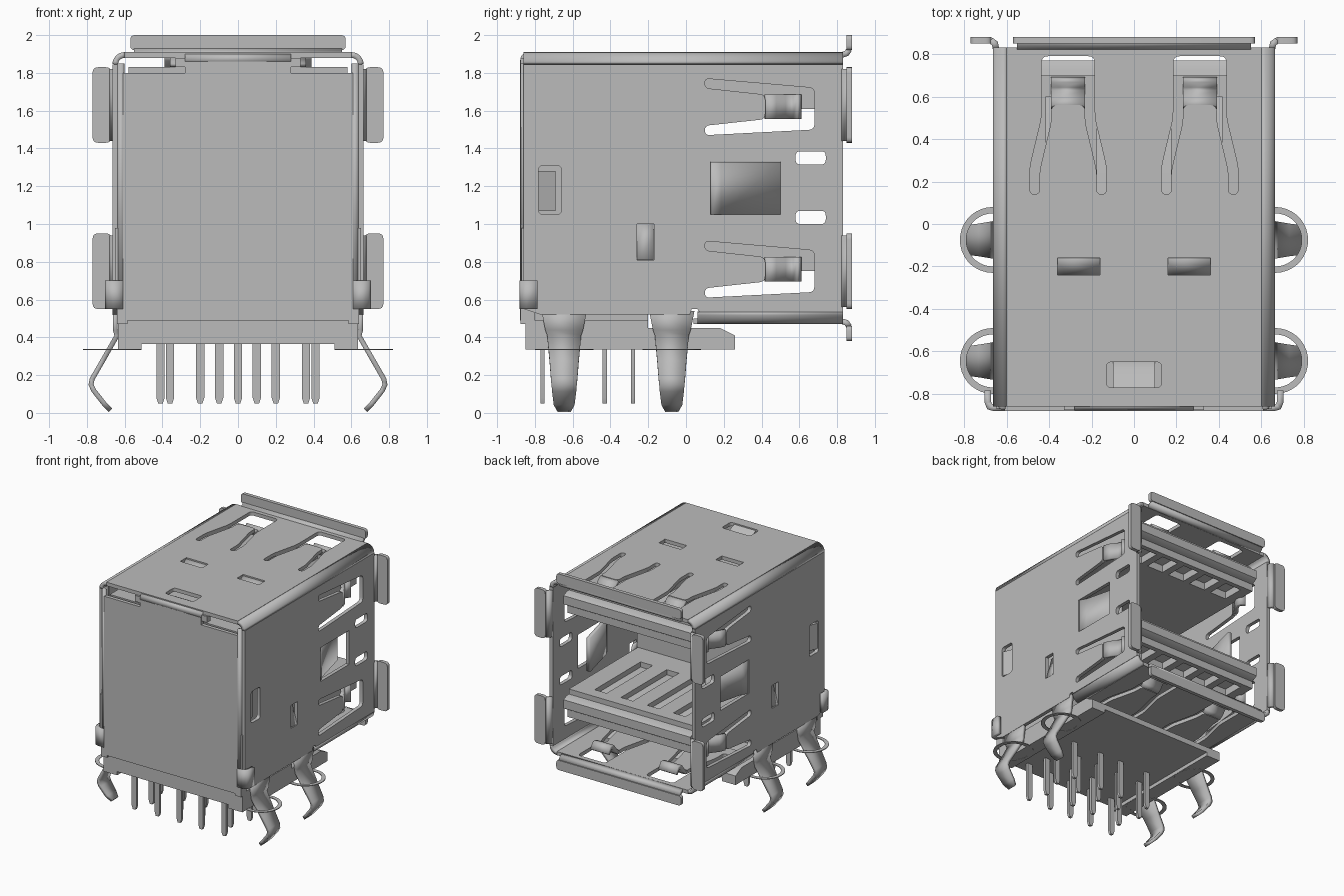
import bpy, bmesh, math
from mathutils import Vector, Matrix

if "Cube" in bpy.data.objects:
    bpy.data.objects.remove(bpy.data.objects["Cube"])

metal = bpy.data.materials.new("plain grey")
metal.use_nodes = True
GREY = (0.5, 0.5, 0.5, 1)
metal.diffuse_color = GREY
metal.node_tree.nodes["Principled BSDF"].inputs["Base Color"].default_value = GREY

X, Y, Z = Vector((1, 0, 0)), Vector((0, 1, 0)), Vector((0, 0, 1))
PLANES = {"xy": (X, Y, Z), "yz": (Y, Z, X), "xz": (X, Z, -Y)}
T = 0.03          # sheet thickness
parts = []


def add(name, mesh):
    ob = bpy.data.objects.new(name, mesh)
    bpy.context.collection.objects.link(ob)
    mesh.materials.clear()
    mesh.materials.append(metal)
    parts.append(ob)
    return ob


def rounded(pts, r, steps=4):
    """Round every corner of a closed outline."""
    out = []
    for i, p in enumerate(pts):
        p, a, b = Vector(p), Vector(pts[i - 1]), Vector(pts[(i + 1) % len(pts)])
        k = min(r, (a - p).length * 0.49, (b - p).length * 0.49)
        a, b = p + (a - p).normalized() * k, p + (b - p).normalized() * k
        for s in range(steps + 1):
            t = s / steps
            out.append(a * (1 - t) ** 2 + p * 2 * t * (1 - t) + b * t * t)
    return out


def rect(a0, a1, b0, b1):
    return [(a0, b0), (a1, b0), (a1, b1), (a0, b1)]


def plate(name, plane, level, outline, holes=(), t=T, r=0.0):
    """Flat sheet with holes, centred at a level along the plane's normal."""
    cu = bpy.data.curves.new(name, "CURVE")
    cu.dimensions, cu.fill_mode, cu.extrude = "2D", "BOTH", t / 2
    for pts in [rounded(outline, r) if r else outline, *holes]:
        sp = cu.splines.new("POLY")
        sp.points.add(len(pts) - 1)
        for q, p in zip(sp.points, pts):
            q.co = (p[0], p[1], 0, 1)
        sp.use_cyclic_u = True
    tmp = bpy.data.objects.new(name + "_outline", cu)
    bpy.context.collection.objects.link(tmp)
    dg = bpy.context.evaluated_depsgraph_get()
    mesh = bpy.data.meshes.new_from_object(tmp.evaluated_get(dg))
    bpy.data.objects.remove(tmp)
    u, v, n = PLANES[plane]
    mesh.transform(Matrix((u, v, n)).transposed().to_4x4())
    axis = Vector(map(abs, n))
    mesh.transform(Matrix.Translation(axis * level))
    bm = bmesh.new()
    bm.from_mesh(mesh)
    bmesh.ops.remove_doubles(bm, verts=bm.verts, dist=1e-5)
    bmesh.ops.recalc_face_normals(bm, faces=bm.faces)
    bm.to_mesh(mesh)
    bm.free()
    return add(name, mesh)


def box(name, x0, x1, y0, y1, z0, z1):
    return plate(name, "xy", (z0 + z1) / 2, rect(x0, x1, y0, y1), t=z1 - z0)


def ribbon(name, path, axis, half, t=T):
    """Bent strip of sheet: a path swept sideways by one or many half widths."""
    widths = half if isinstance(half, list) else [half] * len(path)
    verts = []
    for p, w in zip(path, widths):
        verts += [Vector(p) - axis * w, Vector(p) + axis * w]
    faces = [(2 * i, 2 * i + 1, 2 * i + 3, 2 * i + 2) for i in range(len(path) - 1)]
    mesh = bpy.data.meshes.new(name)
    mesh.from_pydata(verts, [], faces)
    ob = add(name, mesh)
    mod = ob.modifiers.new("thickness", "SOLIDIFY")
    mod.thickness, mod.offset, mod.use_even_offset = t, 0, True
    return ob


def arc(cx, cz, r, a0, a1, n=6):
    angles = [math.radians(a0 + (a1 - a0) * i / n) for i in range(n + 1)]
    return [(cx + r * math.cos(a), cz + r * math.sin(a)) for a in angles]


# Slots that free the contact springs
def side_slot(zc):
    pts = [(.10, .15), (.68, .10), (.68, -.12), (.10, -.15),
           (.10, -.10), (.42, -.065), (.42, .065), (.10, .10)]
    return rounded([(y, zc + z) for y, z in pts], 0.03)


def flat_slot(s):
    half = [(.125, .79), (.125, .5), (.18, .27), (.18, .14),
            (.135, .14), (.135, .25), (.08, .48), (.08, .56)]
    ring = half + [(-x, y) for x, y in reversed(half)]
    return rounded([(s * .31 + x, y) for x, y in ring], 0.03)


# Top and bottom walls
flat_slots = [flat_slot(s) for s in (-1, 1)]
louvres = [rect(s * .26 - .1, s * .26 + .1, -.24, -.16) for s in (-1, 1)]
latch = rounded(rect(-.13, .13, -.77, -.65), .025)
plate("top_wall", "xy", 1.895, rect(-.6, .6, -.86, .83), flat_slots + louvres + [latch])
plate("bottom_wall", "xy", .485, rect(-.6, .6, .04, .83), flat_slots)
plate("top_latch", "yz", 0, [(-.77, 1.82), (-.65, 1.82), (-.68, 1.86), (-.77, 1.9)], t=.2)
for s in (-1, 1):
    ribbon("top_louvre", [(s * .26, -.16, 1.895), (s * .26, -.2, 1.86), (s * .26, -.24, 1.84)],
           X, .1, .02)
    for z, d, label in ((1.895, -1, "top"), (.485, 1, "bottom")):
        tip = [(.55, 0), (.58, .02), (.62, .07), (.65, .075), (.68, .03)]
        ribbon(label + "_spring_tip", [(s * .31, y, z + d * h) for y, h in tip], X, .08)

# Side walls with windows, springs, tabs and board locks
wall = [(-.86, .55), (-.77, .52), (.02, .52), (.03, .55), (.06, .55), (.07, .535),
        (.83, .535), (.83, 1.845), (-.86, 1.845)]
windows = [rounded(rect(.58, .74, z, z + .07), .025) for z in (1.0, 1.315)]
windows += [rounded(rect(-.78, -.66, 1.05, 1.31), .025), rect(.13, .5, 1.05, 1.33),
            rect(-.26, -.17, .81, 1.0), side_slot(1.62), side_slot(.76)]
for s in (-1, 1):
    plate("side_wall", "yz", s * .65, wall, windows)
    ribbon("top_corner", [(s * x, -.015, z) for x, z in arc(.6, 1.845, .05, 0, 90)], Y, .845)
    ribbon("bottom_corner", [(s * x, .445, z) for x, z in arc(.6, .535, .05, 0, -90)], Y, .385)
    ribbon("side_tab", [(s * .65, .13, 1.19), (s * .62, .18, 1.19), (s * .54, .5, 1.19)], Z, .139)
    ribbon("side_louvre", [(s * .65, -.215, .81), (s * .62, -.215, .92), (s * .6, -.215, 1.0)],
           Y, .044, .02)
    plate("side_latch", "xy", 1.175, [(s * .58, -.78), (s * .655, -.78), (s * .62, -.69),
                                      (s * .58, -.69)], t=.21)
    for zc in (1.62, .76):
        tip = [(.65, .42), (.63, .47), (.59, .52), (.575, .55), (.58, .575), (.61, .6)]
        ribbon("side_spring_tip", [(s * x, y, zc) for x, y in tip], Z, .065)
    for z in (1.63, .75):
        bend = [(.65, .825), (.655, .85), (.675, .865)]
        ribbon("side_flange_bend", [(s * x, y, z) for x, y in bend], Z, .19)
        plate("side_flange", "xz", .865, rect(s * .67, s * .77, z - .2, z + .2), r=.03)
    for y in (-.645, -.075):
        leg = [(.65, .54), (.65, .44), (.64, .41), (.72, .27), (.772, .18), (.778, .15),
               (.765, .12), (.71, .05), (.675, .015)]
        ribbon("board_lock", [(s * x, y, z) for x, z in leg], Y,
               [.12, .10, .09, .077, .07, .067, .064, .055, .035], .026)
        ring = [[(s * .665 + a, y + b) for a, b in arc(0, 0, r, 0, 350, 35)] for r in (.155, .125)]
        plate("lock_ring", "xy", .336, ring[0], [ring[1]], t=.006)

# Turned-out rear lips
for z, d, label in ((1.895, 1, "top"), (.485, -1, "bottom")):
    lip = [(0, .825, z), (0, .85, z + d * .008), (0, .865, z + d * .03)]
    ribbon(label + "_lip_bend", lip, X, .55)
    plate(label + "_lip", "xz", .865, rect(-.57, .57, z + d * .025, z + d * .105), r=.025)

# Front cover with folded edges and clips
cover = [(-.61, .49), (.61, .49), (.61, 1.8), (.28, 1.8), (.28, 1.86),
         (-.28, 1.86), (-.28, 1.8), (-.61, 1.8)]
plate("front_cover", "xz", -.865, cover)
ribbon("cover_bend", [(0, -.865, 1.855), (0, -.86, 1.88), (0, -.845, 1.895)], X, .28)
for s in (-1, 1):
    fold = [(s * .605, -.865, 1.2), (s * .625, -.86, 1.2), (s * .632, -.84, 1.2), (s * .632, -.8, 1.2)]
    ribbon("cover_fold", fold, Z, .65, .025)
    clip = [(.61, -.866), (.66, -.866), (.68, -.86), (.688, -.84), (.688, -.785)]
    ribbon("cover_clip", [(s * x, y, .625) for x, y in clip], Z, .075)
    box("clip_stem", *sorted((s * .6, s * .65)), -.87, -.82, .7, .98)
    box("cover_foot", *sorted((s * .585, s * .64)), -.875, -.8, .47, .56)
    box("cover_tab", *sorted((s * .28, s * .33)), -.875, -.83, 1.83, 1.88)

# Insulating body and base
box("inner_body", -.59, .59, -.83, -.2, .45, 1.8)
base = [(-.85, .365), (.26, .365), (.26, .41), (.18, .45), (-.2, .45), (-.2, .49), (-.85, .49)]
plate("base", "yz", 0, base, t=1.27)
for s in (-1, 1):
    box("base_rail", *sorted((s * .51, s * .635)), -.85, .26, .335, .37)

# Two contact tongues with open slots above and pockets below
slots = [rect(x - .055, x + .055, 0, .6) for x in (-.36, -.12, .12, .36)]
pockets = [rect(x - .075, x + .075, .5, .68) for x in (-.42, -.21, 0, .21, .42)]
for z in (.75, 1.61):
    core = [(-.22, .06), (.72, .06), (.77, .09), (.77, .16), (.73, .18), (-.22, .18)]
    plate("tongue_core", "yz", 0, [(y, z + h) for y, h in core], t=1.16)
    plate("tongue_top", "xy", z + .2, rect(-.58, .58, -.22, .7), slots, t=.045)
    plate("tongue_underside", "xy", z + .03, rect(-.58, .58, -.22, .72), pockets, t=.06)

# Solder pins in four staggered rows
five, four = (-.41, -.2, 0, .2, .41), (-.36, -.1, .1, .36)
for y, row in ((-.76, five), (-.61, four), (-.43, five), (-.28, four)):
    for x in row:
        pin = [(x - .022, .38), (x - .022, .08), (x - .012, .05),
               (x + .012, .05), (x + .022, .08), (x + .022, .38)]
        plate("solder_pin", "xz", y, pin, t=.022)

# Smooth bends, keep sharp edges
bpy.ops.object.select_all(action="DESELECT")
for ob in parts:
    ob.select_set(True)
bpy.context.view_layer.objects.active = parts[0]
bpy.ops.object.shade_smooth_by_angle(angle=math.radians(35))
